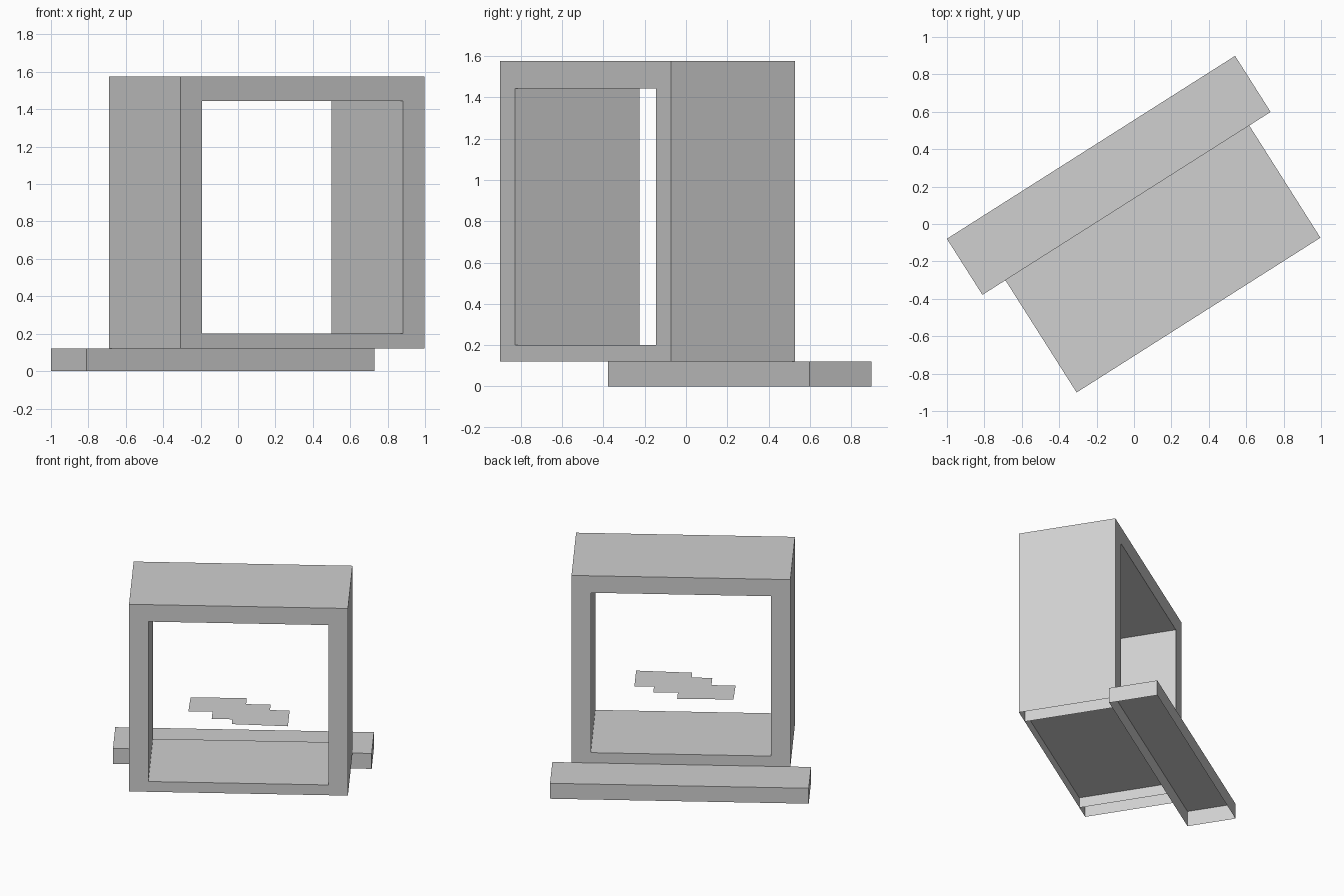
import bpy
import bmesh
import math

cube = bpy.data.objects.get("Cube")
if cube:
    bpy.data.objects.remove(cube, do_unlink=True)

TURN = math.radians(32.4)
BASE_H = 0.12

grey = bpy.data.materials.new("plain_grey")
grey.use_nodes = True
colour = (0.63, 0.63, 0.63, 1)
grey.diffuse_color = colour
grey.node_tree.nodes["Principled BSDF"].inputs["Base Color"].default_value = colour


def add_object(name, bm, location):
    mesh = bpy.data.meshes.new(name)
    bm.to_mesh(mesh)
    bm.free()
    mesh.materials.append(grey)
    obj = bpy.data.objects.new(name, mesh)
    obj.location = location
    obj.rotation_euler.z = TURN
    bpy.context.collection.objects.link(obj)


def rectangle(bm, half_w, y, bottom, top):
    corners = ((-half_w, bottom), (half_w, bottom), (half_w, top), (-half_w, top))
    return [bm.verts.new((x, y, z)) for x, z in corners]


# Rear plinth: a shell that is open underneath
bm = bmesh.new()
bmesh.ops.create_cube(bm, size=1)
bmesh.ops.scale(bm, vec=(1.825, 0.355, BASE_H), verts=bm.verts)
bm.normal_update()
bmesh.ops.delete(bm, geom=[f for f in bm.faces if f.normal.z < -0.5], context='FACES')
add_object("rear_plinth", bm, (-0.135, 0.26, BASE_H / 2))

# Frame: a hollow rectangular tunnel, open underneath
HALF_W, HALF_D, TOP = 0.772, 0.3565, 1.575
HOLE_W, SILL, LINTEL = 0.636, 0.2, 1.443
bm = bmesh.new()
outer, inner = [], []
for y in (-HALF_D, HALF_D):
    outer.append(rectangle(bm, HALF_W, y, BASE_H, TOP))
    inner.append(rectangle(bm, HOLE_W, y, SILL, LINTEL))
for i in range(4):
    j = (i + 1) % 4
    for side in range(2):
        bm.faces.new((outer[side][i], outer[side][j], inner[side][j], inner[side][i]))
    bm.faces.new((inner[0][i], inner[0][j], inner[1][j], inner[1][i]))
    if i > 0:
        bm.faces.new((outer[0][i], outer[0][j], outer[1][j], outer[1][i]))
bmesh.ops.recalc_face_normals(bm, faces=bm.faces)
# Post linings carried down below the floor
for x in (-HOLE_W, HOLE_W):
    points = ((-HALF_D, BASE_H), (HALF_D, BASE_H), (HALF_D, SILL), (-HALF_D, SILL))
    bm.faces.new([bm.verts.new((x, y, z)) for y, z in points])
add_object("open_frame", bm, (0.154, -0.186, 0))

# Thin stepped sheet hanging inside the opening
outline = ((-0.37, 0.01), (-0.2, 0.01), (-0.2, -0.11), (-0.055, -0.11),
           (-0.055, -0.19), (0.342, -0.208), (0.342, 0.055), (0.204, 0.055),
           (0.204, 0.147), (0.031, 0.147), (0.031, 0.248), (-0.365, 0.242))
bm = bmesh.new()
bm.faces.new([bm.verts.new((x, y, 0)) for x, y in outline])
add_object("stepped_sheet", bm, (0.154, -0.186, 0.581))
